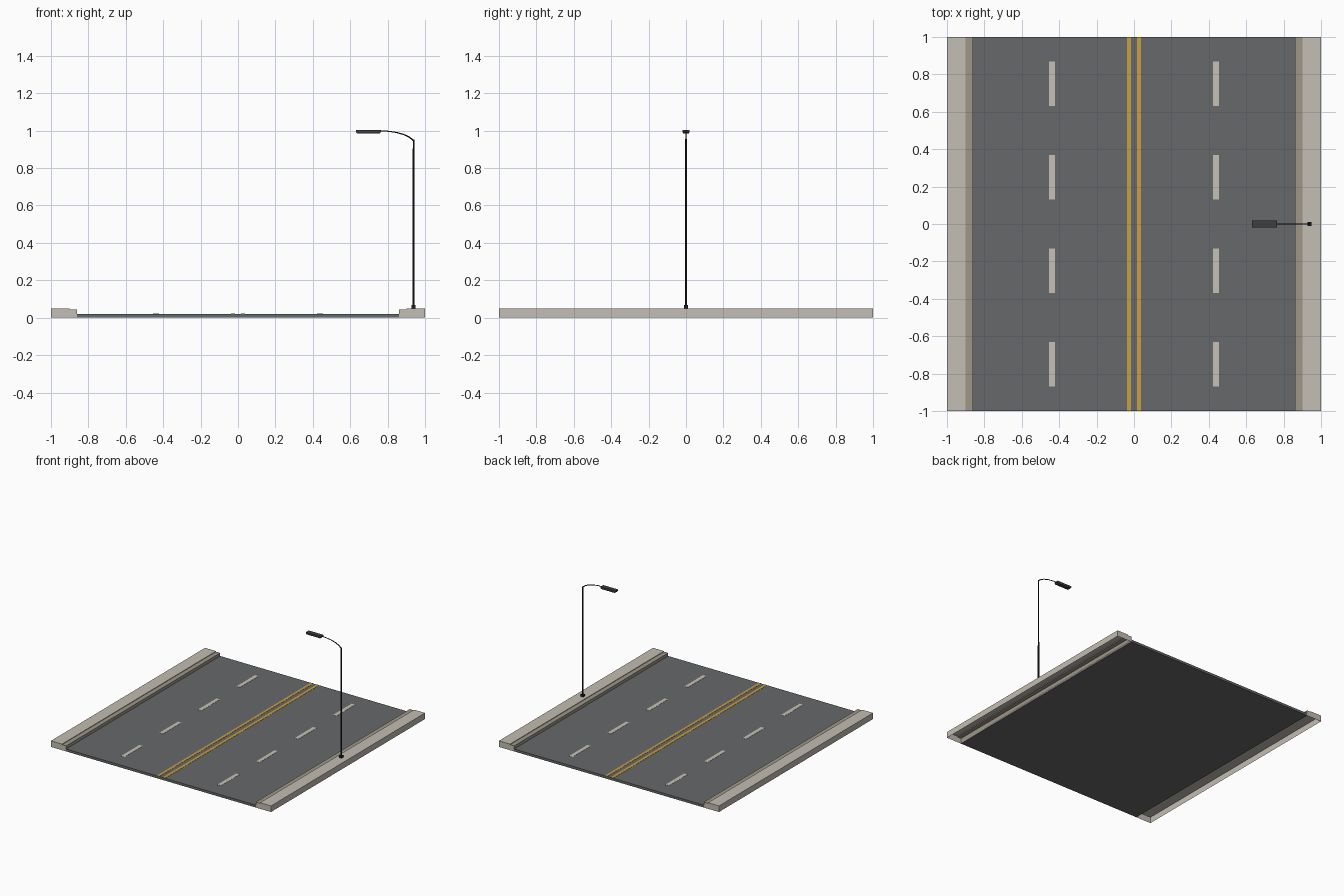
import bpy, bmesh, math
from mathutils import Vector

if "Cube" in bpy.data.objects:
    bpy.data.objects.remove(bpy.data.objects["Cube"])


def material(name, hex_code):
    def lin(c):
        return c / 12.92 if c <= 0.04045 else ((c + 0.055) / 1.055) ** 2.4
    m = bpy.data.materials.new(name)
    m.diffuse_color = [lin(int(hex_code[i:i + 2], 16) / 255) for i in (0, 2, 4)] + [1]
    m.use_nodes = True
    m.node_tree.nodes["Principled BSDF"].inputs["Base Color"].default_value = m.diffuse_color
    return m


asphalt = material("asphalt", "67686B")
concrete = material("pavement concrete", "C3BDB3")
kerb_mat = material("kerb concrete", "9D9689")
yellow = material("yellow paint", "CAA03F")
white = material("off white paint", "C6C1B6")
black = material("black metal", "1E1E21")
grey = material("dark grey metal", "3E3E41")


def finish(name, bm, *mats):
    me = bpy.data.meshes.new(name)
    bm.to_mesh(me)
    bm.free()
    ob = bpy.data.objects.new(name, me)
    bpy.context.collection.objects.link(ob)
    for m in mats:
        me.materials.append(m)
    return ob


def box(name, lo, hi, mat, bottom_scale=1.0):
    """Box from corner to corner; the bottom can be narrowed."""
    lo, hi = Vector(lo), Vector(hi)
    bm = bmesh.new()
    bmesh.ops.create_cube(bm, size=1)
    for v in bm.verts:
        s = bottom_scale if v.co.z < 0 else 1
        v.co = Vector((v.co.x * s, v.co.y * s, v.co.z)) * (hi - lo) + (lo + hi) / 2
    return finish(name, bm, mat)


# Road slab
box("road", (-0.862, -1, 0), (0.862, 1, 0.02), asphalt)

# Pavements: stepped profile, open underneath, kerb step in a darker colour
PROFILE = [(0.862, 0), (0.862, 0.045), (0.9, 0.045), (0.9, 0.05), (1, 0.05), (1, 0)]
for side, label in ((-1, "left"), (1, "right")):
    bm = bmesh.new()
    front = [bm.verts.new((side * x, -1, z)) for x, z in PROFILE]
    back = [bm.verts.new((side * x, 1, z)) for x, z in PROFILE]
    bm.faces.new(front)
    bm.faces.new(back[::-1])
    for i in range(len(PROFILE) - 1):
        f = bm.faces.new((front[i], back[i], back[i + 1], front[i + 1]))
        f.material_index = 1 if i < 2 else 0
    bmesh.ops.recalc_face_normals(bm, faces=bm.faces)
    top = max(bm.faces, key=lambda f: f.calc_center_median().z)
    if top.normal.z < 0:
        bmesh.ops.reverse_faces(bm, faces=bm.faces)
    finish(label + "_pavement", bm, concrete, kerb_mat)

# Painted lines
for side, label in ((-1, "left"), (1, "right")):
    x = side * 0.027
    box(label + "_centre_line", (x - 0.011, -1, 0.0195), (x + 0.011, 1, 0.0215), yellow)
    x = side * 0.439
    for i in range(4):
        y = -0.75 + 0.5 * i
        box(f"{label}_lane_dash_{i + 1}", (x - 0.016, y - 0.12, 0.0195),
            (x + 0.016, y + 0.12, 0.0215), white)


def tube(name, points, radii, mat, sides=8):
    """Tube swept along a path in the xz plane."""
    bm = bmesh.new()
    rings = []
    for i, p in enumerate(points):
        p = Vector(p)
        t = (Vector(points[min(i + 1, len(points) - 1)]) - Vector(points[max(i - 1, 0)])).normalized()
        across = Vector((0, 1, 0))
        up = t.cross(across)
        rings.append([bm.verts.new(p + radii[i] * (math.cos(a) * across + math.sin(a) * up))
                      for a in (2 * math.pi * (k + 0.5) / sides for k in range(sides))])
    for a, b in zip(rings, rings[1:]):
        for k in range(sides):
            n = (k + 1) % sides
            bm.faces.new((a[k], a[n], b[n], b[k]))
    bm.faces.new(rings[0])
    bm.faces.new(rings[-1])
    bmesh.ops.recalc_face_normals(bm, faces=bm.faces)
    return finish(name, bm, mat)


# Street lamp: base, pole, curved arm and head
LX = 0.939
box("lamp_base", (LX - 0.011, -0.011, 0.05), (LX + 0.011, 0.011, 0.068), black)
tube("lamp_pole", [(LX, 0, 0.05), (LX, 0, 0.952)], [0.0065, 0.005], black)
tube("lamp_arm",
     [(LX, 0, 0.947), (0.915, 0, 0.966), (0.885, 0, 0.98), (0.845, 0, 0.991),
      (0.8, 0, 0.997), (0.75, 0, 0.998)],
     [0.0045, 0.004, 0.0035, 0.0032, 0.003, 0.003], black)
box("lamp_head_cover", (0.63, -0.018, 0.994), (0.765, 0.018, 1.004), grey)
box("lamp_head_underside", (0.63, -0.018, 0.986), (0.765, 0.018, 0.994), grey, 0.9)
